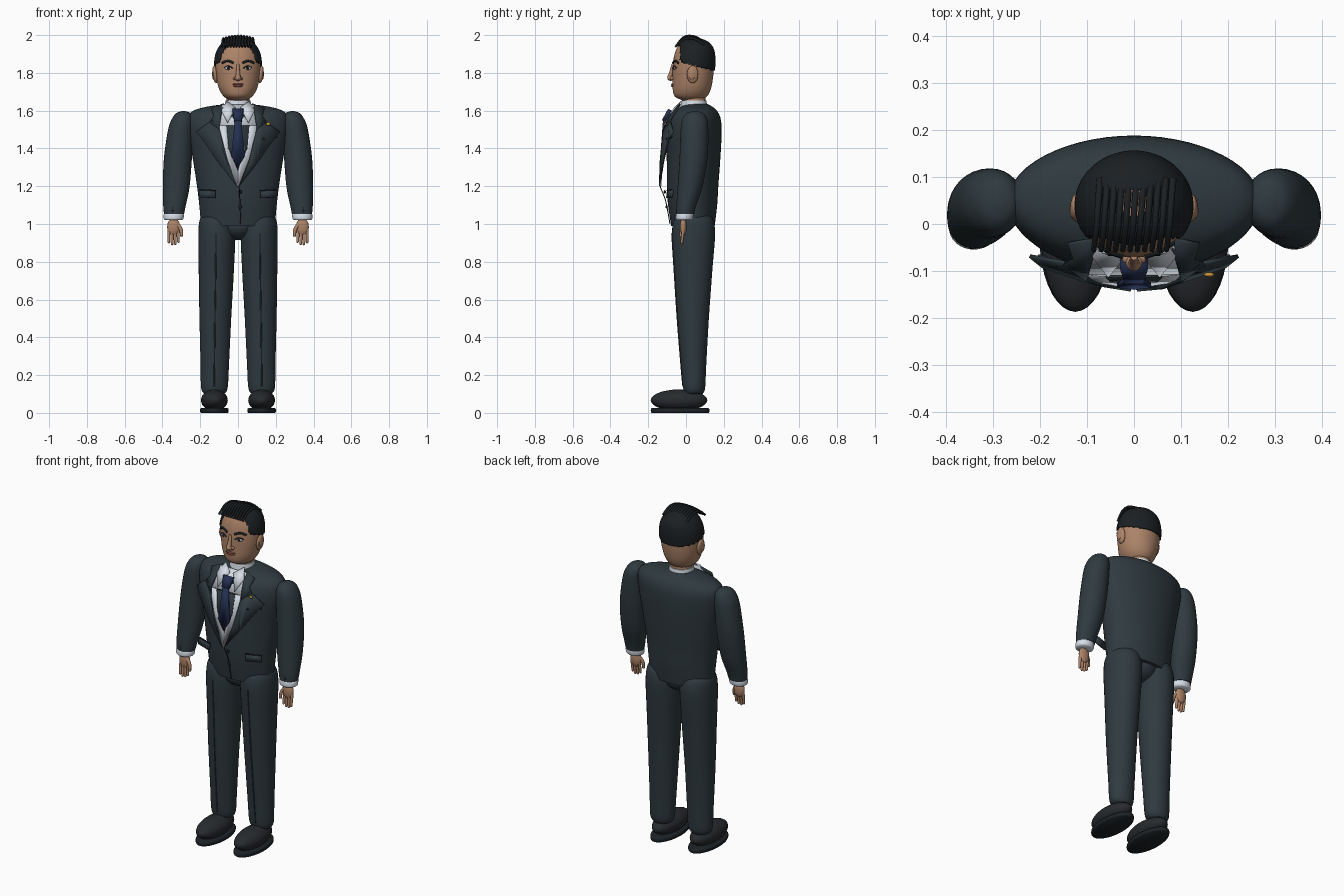
import bpy, bmesh, math
from mathutils import Vector
from mathutils.bvhtree import BVHTree


def material(name, *rgb):
    m = bpy.data.materials.new(name)
    m.diffuse_color = (*rgb, 1)
    return m


SUIT = material("suit_cloth", 0.028, 0.042, 0.05)
DARK = material("dark_trim", 0.012, 0.016, 0.02)
SKIN = material("skin", 0.42, 0.23, 0.14)
HAIR = material("hair", 0.011, 0.014, 0.016)
WHITE = material("shirt_cloth", 0.68, 0.73, 0.8)
TIE = material("tie_cloth", 0.018, 0.03, 0.085)
LEATHER = material("leather", 0.02, 0.023, 0.027)
LIP = material("lips", 0.3, 0.1, 0.08)
GOLD = material("gold", 0.6, 0.3, 0.04)


def finish(ob, mat, angle=50):
    ob.data.materials.clear()
    ob.data.materials.append(mat)
    bpy.ops.object.select_all(action='DESELECT')
    ob.select_set(True)
    bpy.context.view_layer.objects.active = ob
    bpy.ops.object.shade_smooth_by_angle(angle=math.radians(angle))
    return ob


def from_bmesh(name, bm, mat, angle=50):
    bmesh.ops.recalc_face_normals(bm, faces=bm.faces)
    me = bpy.data.meshes.new(name)
    bm.to_mesh(me)
    bm.free()
    ob = bpy.data.objects.new(name, me)
    bpy.context.collection.objects.link(ob)
    return finish(ob, mat, angle)


def spline(rows, steps=4):
    """Catmull-Rom through rows of equal length."""
    out, n = [], len(rows)
    for i in range(n - 1):
        a, b, c, d = (rows[max(0, min(n - 1, i + k))] for k in (-1, 0, 1, 2))
        for t in (j / steps for j in range(steps)):
            out.append([0.5 * (2 * q + (r - p) * t + (2 * p - 5 * q + 4 * r - s) * t * t
                               + (3 * q - p - 3 * r + s) * t ** 3)
                        for p, q, r, s in zip(a, b, c, d)])
    return out + [list(rows[-1])]


def loft(name, rows, mat, n=40, side=1, steps=4, grow=0, keep=None):
    """Stacked ellipses; rows are (z, cx, cy, rx, ry)."""
    bm = bmesh.new()
    rings = []
    for z, cx, cy, rx, ry in spline(rows, steps):
        rings.append([bm.verts.new((side * cx + (rx + grow) * math.cos(a), cy + (ry + grow) * math.sin(a), z))
                      for a in (2 * math.pi * k / n for k in range(n))])
    for lo, hi in zip(rings, rings[1:]):
        for k in range(n):
            bm.faces.new((lo[k], lo[(k + 1) % n], hi[(k + 1) % n], hi[k]))
    bm.faces.new(rings[0])
    bm.faces.new(rings[-1])
    if keep:
        bad = [f for f in bm.faces if not keep(f.calc_center_median())]
        bmesh.ops.delete(bm, geom=bad, context='FACES')
    return from_bmesh(name, bm, mat)


def ball(name, loc, size, mat, rot=(0, 0, 0), seg=28):
    bpy.ops.mesh.primitive_uv_sphere_add(segments=seg, ring_count=seg // 2, location=loc, rotation=rot)
    ob = bpy.context.object
    ob.name, ob.scale = name, size
    return finish(ob, mat)


def tube(name, pts, r, mat, radii=None):
    cu = bpy.data.curves.new(name, 'CURVE')
    cu.dimensions, cu.bevel_depth, cu.bevel_resolution, cu.use_fill_caps = '3D', r, 3, True
    pts = spline(pts)
    sp = cu.splines.new('POLY')
    sp.points.add(len(pts) - 1)
    for i, p in enumerate(pts):
        sp.points[i].co = (*p, 1)
        if radii:
            sp.points[i].radius = radii[0] + (radii[1] - radii[0]) * i / (len(pts) - 1)
    ob = bpy.data.objects.new(name, cu)
    bpy.context.collection.objects.link(ob)
    bpy.ops.object.select_all(action='DESELECT')
    ob.select_set(True)
    bpy.context.view_layer.objects.active = ob
    bpy.ops.object.convert(target='MESH')
    return finish(bpy.context.object, mat)


def panel(name, pts, mat, side=1, thick=0.006):
    bm = bmesh.new()
    bm.faces.new([bm.verts.new((side * x, y, z)) for x, y, z in pts])
    bmesh.ops.triangulate(bm, faces=bm.faces)
    ob = from_bmesh(name, bm, mat, 25)
    mod = ob.modifiers.new("thickness", 'SOLIDIFY')
    mod.thickness, mod.offset = thick, 0
    return ob


# Jacket body and seat of the trousers
loft("jacket_body", [(0.99, 0, .037, .195, .115), (1.1, 0, .035, .205, .13), (1.2, 0, .035, .217, .136),
                     (1.35, 0, .04, .24, .142), (1.47, 0, .042, .262, .146), (1.55, 0, .048, .268, .137),
                     (1.595, 0, .052, .245, .115), (1.62, 0, .056, .17, .085), (1.635, 0, .06, .065, .055)], SUIT, 56)
ball("trouser_seat", (0, .035, .99), (.1, .1, .075), SUIT)

# Head, neck and hair cap
HEAD = [(1.655, 0, .03, .045, .05), (1.675, 0, .026, .075, .085), (1.71, 0, .03, .098, .1),
        (1.76, 0, .035, .112, .106), (1.82, 0, .038, .119, .109), (1.88, 0, .042, .117, .107),
        (1.93, 0, .045, .1, .094), (1.965, 0, .045, .07, .066), (1.982, 0, .045, .03, .028)]
head = loft("head", HEAD, SKIN, 48)
loft("neck", [(1.58, 0, .045, .066, .062), (1.69, 0, .042, .06, .06)], SKIN)
cap = loft("hair_cap", HEAD, HAIR, 80, steps=10, grow=.007,
           keep=lambda c: c.z > 1.85 - .25 * c.y and (c.y > -.03 or c.z > 1.945))
cap.modifiers.new("thickness", 'SOLIDIFY').thickness = .008
for i in range(11):
    x = -.08 + .0155 * i
    drop = .1 * x * x / .01 * .2
    tube("hair_strand", [(x + .008, .095, 1.962 - drop), (x + .004, .045, 1.992 - drop),
                         (x, -.01, 1.99 - drop), (x - .006, -.056, 1.938)], .0075, HAIR, (1, .75))

# Face, placed on the head surface
bvh = BVHTree.FromPolygons([v.co for v in head.data.vertices], [p.vertices for p in head.data.polygons])


def on_face(x, z, out=0.0):
    hit = bvh.ray_cast(Vector((x, -1, z)), Vector((0, 1, 0)))[0]
    return (x, hit.y - out, z)


tube("nose_bridge", [on_face(0, 1.845), on_face(0, 1.8, .008), on_face(0, 1.775, .016)], .012, SKIN, (.6, 1.2))
ball("nose_tip", on_face(0, 1.772, .01), (.018, .018, .014), SKIN)
ball("upper_lip", on_face(0, 1.74), (.032, .007, .005), LIP)
ball("lower_lip", on_face(0, 1.731), (.026, .008, .006), LIP)
for s in (1, -1):
    ball("ear", (s * .121, .035, 1.792), (.014, .03, .047), SKIN, (0, s * .12, 0))
    ball("inner_ear", (s * .131, .03, 1.795), (.006, .018, .03), SKIN)
    ball("nostril_wing", on_face(s * .016, 1.77, .002), (.01, .012, .009), SKIN)
    ball("eye", on_face(s * .05, 1.825, -.001), (.02, .006, .009), WHITE)
    ball("iris", on_face(s * .05, 1.825, .004), (.008, .004, .008), HAIR)
    tube("eyelid", [on_face(s * x, z, .003) for x, z in ((.028, 1.824), (.05, 1.836), (.073, 1.827))], .003, DARK)
    tube("eyebrow", [on_face(s * x, z, .002) for x, z in ((.024, 1.853), (.055, 1.864), (.084, 1.852))], .006, HAIR)

# Shirt, collar and tie
loft("collar_band", [(1.61, 0, .042, .072, .072), (1.655, 0, .042, .066, .066)], WHITE)
panel("shirt_yoke", [(-.085, -.04, 1.63), (.085, -.04, 1.63), (.1, -.105, 1.52), (-.1, -.105, 1.52)], WHITE)
panel("jacket_inner_front", [(-.06, -.112, 1.52), (.06, -.112, 1.52), (.05, -.121, 1.4), (0, -.125, 1.28),
                             (-.05, -.121, 1.4)], SUIT)
for s in (1, -1):
    panel("shirt_front", [(.1, -.105, 1.52), (.06, -.11, 1.52), (.05, -.12, 1.4), (0, -.128, 1.28),
                          (0, -.135, 1.19), (.085, -.122, 1.41)], WHITE, s)
    panel("collar_flap", [(.012, -.06, 1.615), (.06, -.025, 1.65), (.088, -.07, 1.6), (.055, -.112, 1.535)], WHITE, s)
panel("tie_knot", [(-.03, -.085, 1.605), (.03, -.085, 1.605), (.02, -.118, 1.545), (-.02, -.118, 1.545)], TIE, 1, .022)
panel("tie_blade", [(-.017, -.117, 1.55), (.017, -.117, 1.55), (.036, -.131, 1.36), (0, -.135, 1.3),
                    (-.036, -.131, 1.36)], TIE, 1, .01)

# Lapels, pockets and front trim
for s in (1, -1):
    panel("lapel_lower", [(.1, -.12, 1.5), (.135, -.085, 1.55), (.222, -.068, 1.487), (.195, -.09, 1.455),
                          (.1, -.122, 1.32), (.006, -.14, 1.2), (.06, -.135, 1.34)], SUIT, s, .008)
    panel("lapel_collar", [(.075, -.03, 1.637), (.14, -.042, 1.612), (.128, -.075, 1.568), (.15, -.085, 1.54),
                           (.1, -.12, 1.5), (.09, -.085, 1.57)], SUIT, s, .008)
    panel("pocket_flap", [(.12, -.095, 1.175), (.205, -.07, 1.18), (.207, -.075, 1.142), (.12, -.1, 1.137)], SUIT, s, .012)
    tube("pocket_welt", [(s * .118, -.1, 1.177), (s * .207, -.075, 1.182)], .003, DARK)
panel("breast_pocket", [(.13, -.1, 1.455), (.205, -.075, 1.47), (.208, -.077, 1.458), (.13, -.103, 1.443)], DARK, 1, .008)
ball("lapel_pin", (.16, -.108, 1.53), (.011, .005, .009), GOLD)
tube("front_closure", [(.006, -.138, 1.2), (.01, -.107, 1.12), (.014, -.085, 1.0)], .0025, DARK)
for z, y in ((1.17, -.112), (1.09, -.102)):
    ball("jacket_button", (.012, y, z), (.009, .006, .009), DARK)

for s in (1, -1):
    # Sleeves and cuffs
    loft("sleeve", [(1.597, .288, .047, .01, .012), (1.588, .289, .047, .036, .042), (1.56, .293, .046, .055, .064),
                    (1.5, .303, .045, .067, .073), (1.35, .318, .04, .074, .074), (1.2, .327, .022, .071, .066),
                    (1.1, .336, .002, .06, .053), (1.052, .339, -.005, .053, .047)], SUIT, 32, s)
    loft("shirt_cuff", [(1.02, .341, -.009, .044, .039), (1.028, .341, -.009, .052, .045),
                        (1.05, .34, -.007, .053, .046), (1.06, .34, -.006, .046, .04)], WHITE, 32, s)
    for k in range(3):
        ball("sleeve_button", (s * .345, -.05 + .002 * k, 1.07 + .016 * k), (.006, .004, .006), DARK, seg=12)
    # Hands
    ball("palm", (s * .341, -.014, .985), (.034, .018, .047), SKIN)
    for k, tip in enumerate((.908, .897, .895, .905)):
        x = .316 + .0165 * k
        tube("finger", [(s * x, -.014, .975), (s * (x + .001), -.018, .94), (s * x, -.022, tip)], .0092, SKIN, (1, .75))
        ball("fingertip", (s * x, -.022, tip), (.007, .007, .008), SKIN, seg=12)
    tube("thumb", [(s * .322, -.016, 1.0), (s * .302, -.024, .97), (s * .299, -.028, .935)], .0105, SKIN, (1.1, .75))
    # Trouser legs with front creases
    loft("trouser_leg", [(1.05, .11, .04, .06, .07), (1.03, .112, .04, .088, .1), (.95, .112, .04, .098, .114),
                         (.75, .115, .039, .093, .1), (.5, .12, .038, .084, .083), (.25, .123, .041, .075, .066),
                         (.13, .125, .043, .07, .058), (.1, .125, .043, .05, .045)], SUIT, 36, s)
    tube("trouser_crease", [(s * .116, -.075, .95), (s * .118, -.062, .75), (s * .122, -.046, .5),
                            (s * .125, -.026, .25), (s * .126, -.016, .14)], .0035, SUIT)
    # Shoes
    ball("shoe_upper", (s * .125, -.037, .067), (.071, .15, .057), LEATHER)
    loft("shoe_sole", [(0, .125, -.031, .071, .151), (.006, .125, -.031, .075, .155),
                       (.02, .125, -.031, .075, .155), (.026, .125, -.031, .068, .148)], DARK, 36, s)
